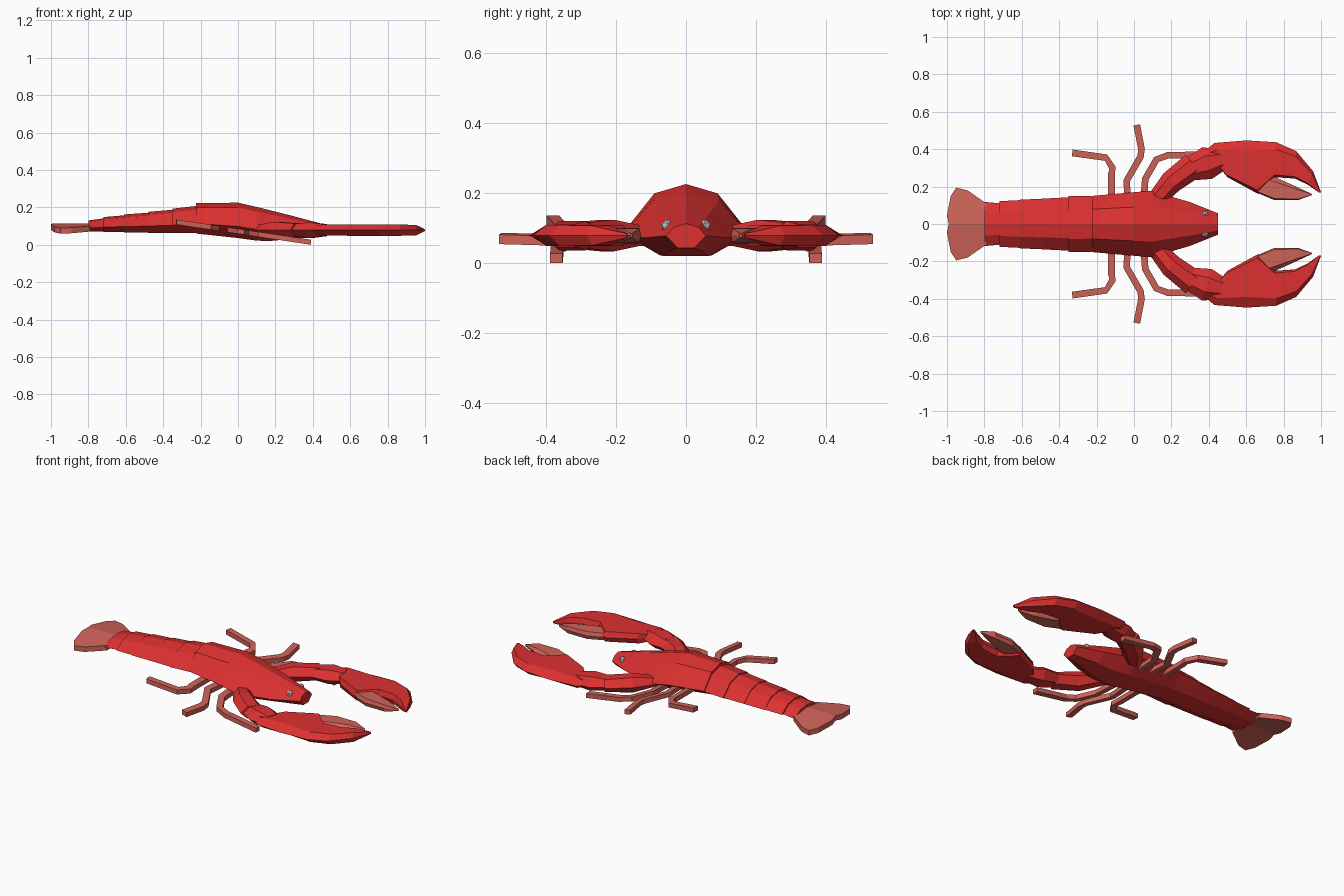
import bpy, bmesh
from mathutils import Vector

if "Cube" in bpy.data.objects:
    bpy.data.objects.remove(bpy.data.objects["Cube"])


def material(name, colour):
    mat = bpy.data.materials.new(name)
    mat.use_nodes = True
    rgba = (*colour, 1)
    mat.diffuse_color = rgba
    mat.node_tree.nodes["Principled BSDF"].inputs["Base Color"].default_value = rgba
    return mat


RED = material("shell red", (0.72, 0.03, 0.03))
PINK = material("pale red", (0.62, 0.125, 0.1))
GREY = material("eye grey", (0.6, 0.63, 0.65))


def finish(name, bm, mat, mirror=False):
    bmesh.ops.recalc_face_normals(bm, faces=bm.faces)
    mesh = bpy.data.meshes.new(name)
    bm.to_mesh(mesh)
    bm.free()
    mesh.materials.append(mat)
    obj = bpy.data.objects.new(name, mesh)
    bpy.context.collection.objects.link(obj)
    if mirror:
        mod = obj.modifiers.new("Mirror", "MIRROR")
        mod.use_axis = (False, True, False)
        mod.use_clip = False
        mod.use_mirror_merge = False
    return obj


def loft(name, rings, mat, mirror=False):
    """Skin a list of equal-length point rings and cap both ends."""
    bm = bmesh.new()
    loops = [[bm.verts.new(p) for p in ring] for ring in rings]
    n = len(loops[0])
    for a, b in zip(loops, loops[1:]):
        for i in range(n):
            j = (i + 1) % n
            bm.faces.new((a[i], a[j], b[j], b[i]))
    bm.faces.new(loops[0])
    bm.faces.new(loops[-1])
    return finish(name, bm, mat, mirror)


def shell_ring(x, half, top, bottom, shoulder=0.53, side=0.33):
    """Faceted body section with a ridge, shoulders, sides and a flat belly."""
    h = top - bottom
    right = [(half * shoulder, top - 0.14 * h), (half, bottom + side * h),
             (half * 0.42, bottom)]
    pts = [(0, top)] + right + [(-y, z) for y, z in reversed(right)]
    return [(x, y, z) for y, z in pts]


def sweep(name, path, mat, section, height):
    """Sweep a section along a flat path of (x, y, half width, half height)."""
    pts = [Vector(p[:2]) for p in path]
    rings = []
    for i, (x, y, w, h) in enumerate(path):
        along = pts[min(i + 1, len(pts) - 1)] - pts[max(i - 1, 0)]
        along.normalize()
        side = Vector((-along.y, along.x)) * w
        ring = []
        for u, v in section:
            px, py = x + side.x * u, y + side.y * u
            ring.append((px, py, height(px) + h * v))
        rings.append(ring)
    return loft(name, rings, mat, mirror=True)


def blade(name, stations, mat, mid):
    """Flat claw piece with a bevelled outer edge, from outer/inner point pairs."""
    rings = []
    for ox, oy, ix, iy, h in stations:
        o, i = Vector((ox, oy)), Vector((ix, iy))
        ring = [(0, 0), (0.2, h), (0.93, h), (1, 0), (0.93, -h), (0.2, -h)]
        rings.append([(*o.lerp(i, t), mid + z) for t, z in ring])
    return loft(name, rings, mat, mirror=True)


# Carapace
loft("carapace", [
    shell_ring(-0.225, 0.15, 0.223, 0.06),
    shell_ring(0.0, 0.17, 0.225, 0.036),
    shell_ring(0.1, 0.178, 0.202, 0.022),
    shell_ring(0.17, 0.155, 0.185, 0.02),
    shell_ring(0.3, 0.117, 0.152, 0.032),
    shell_ring(0.45, 0.057, 0.112, 0.043, 0.6, 0.5),
], RED)

# Tail segments, each tucked into the one ahead
tail = [(-0.35, -0.2, 0.15, 0.148, 0.193, 0.21, 0.062),
        (-0.48, -0.34, 0.136, 0.143, 0.176, 0.188, 0.063),
        (-0.61, -0.47, 0.13, 0.136, 0.162, 0.172, 0.065),
        (-0.72, -0.6, 0.122, 0.128, 0.148, 0.158, 0.068),
        (-0.8, -0.71, 0.118, 0.11, 0.13, 0.142, 0.07)]
for n, (back, front, w0, w1, t0, t1, low) in enumerate(tail, 1):
    loft(f"tail_segment_{n}", [shell_ring(back, w0, t0, low),
                               shell_ring(front, w1, t1, low)], RED)

# Tail fan, drooping slightly to each side
outline = [(-0.78, 0), (-0.79, 0.11), (-0.89, 0.18), (-0.95, 0.195),
           (-0.98, 0.15), (-1.0, 0.045), (-0.99, 0)]
loft("tail_fan", [[(x, y, z - 0.13 * y) for x, y in outline]
                  for z in (0.085, 0.115)], PINK, mirror=True)

# Eyes
bm = bmesh.new()
bmesh.ops.create_icosphere(bm, subdivisions=1, radius=0.019)
bmesh.ops.translate(bm, verts=bm.verts, vec=(0.38, 0.053, 0.105))
finish("eyes", bm, GREY, mirror=True)

# Front arms
HEX = [(-1, 0), (-0.45, 1), (0.45, 1), (1, 0), (0.45, -1), (-0.45, -1)]
sweep("claw_arms", [(0.1, 0.11, 0.045, 0.022), (0.2, 0.225, 0.062, 0.045),
                    (0.32, 0.315, 0.07, 0.036)], RED, HEX, lambda x: 0.078)
sweep("claw_wrists", [(0.29, 0.29, 0.06, 0.03), (0.39, 0.325, 0.088, 0.042),
                      (0.47, 0.345, 0.06, 0.032)], RED, HEX, lambda x: 0.078)

# Claws and their movable fingers
blade("claws", [
    (0.39, 0.4, 0.45, 0.31, 0.02), (0.43, 0.433, 0.5, 0.25, 0.029),
    (0.6, 0.447, 0.665, 0.16, 0.03), (0.76, 0.437, 0.75, 0.25, 0.03),
    (0.867, 0.39, 0.86, 0.243, 0.03), (0.957, 0.283, 0.93, 0.21, 0.028),
    (1.0, 0.17, 0.99, 0.167, 0.006)], RED, 0.078)
blade("claw_fingers", [
    (0.68, 0.27, 0.65, 0.17, 0.02), (0.755, 0.25, 0.75, 0.128, 0.022),
    (0.86, 0.203, 0.877, 0.128, 0.02), (0.953, 0.16, 0.948, 0.153, 0.006)],
    PINK, 0.078)

# Walking legs, lying on one plane that dips toward the head
BOX = [(-1, -1), (-1, 1), (1, 1), (1, -1)]
legs = {
    "rear_legs": [(-0.12, 0.1), (-0.12, 0.27), (-0.115, 0.3),
                  (-0.15, 0.355), (-0.33, 0.38)],
    "middle_legs": [(-0.03, 0.1), (-0.04, 0.23), (0.035, 0.36),
                    (0.04, 0.4), (0.015, 0.53)],
    "front_legs": [(0.05, 0.1), (0.06, 0.24), (0.12, 0.345),
                   (0.18, 0.367), (0.39, 0.37)],
}
for name, path in legs.items():
    sweep(name, [(x, y, 0.018, 0.0135) for x, y in path], PINK, BOX,
          lambda x: 0.072 - 0.15 * x)
